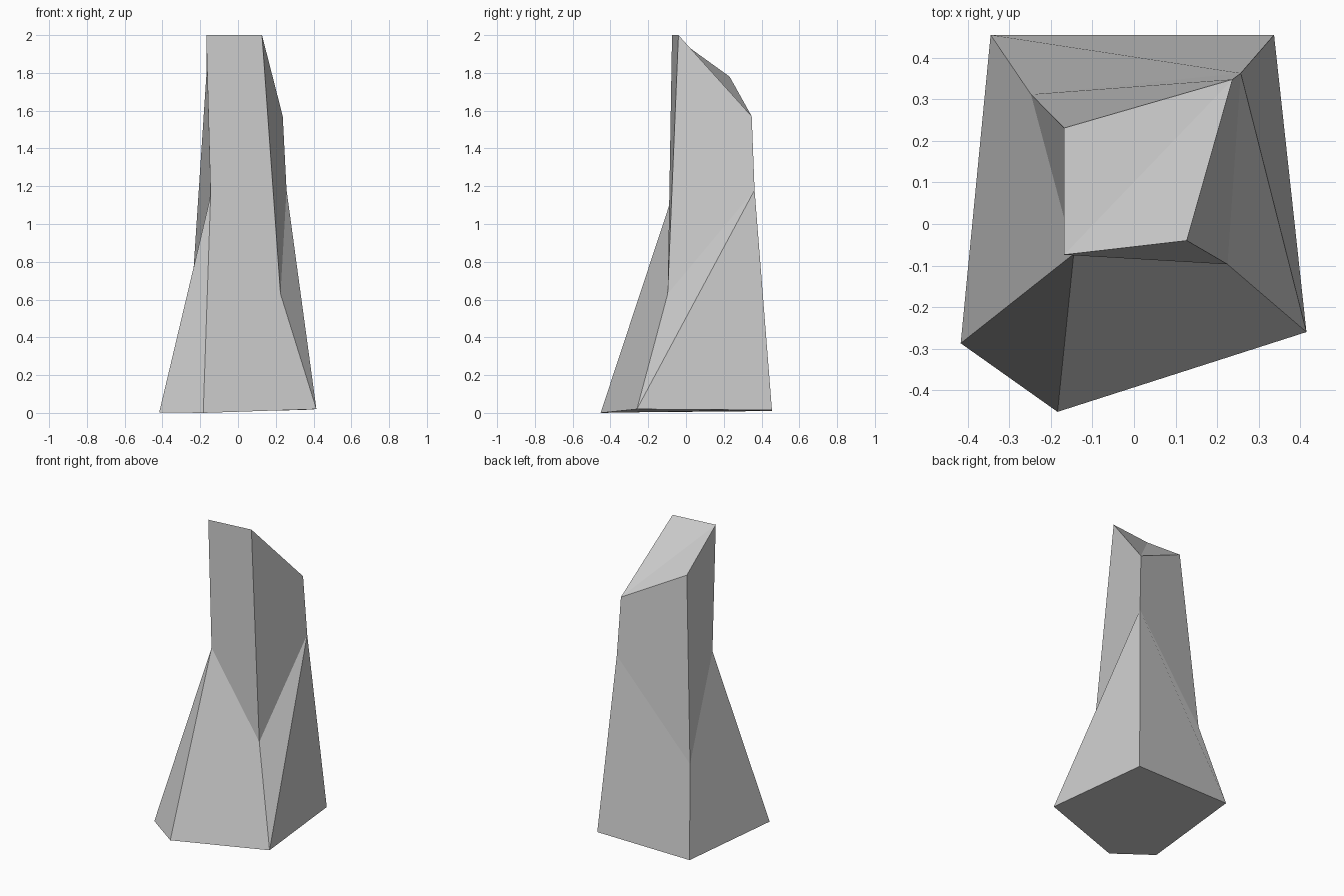
import bpy, bmesh

if "Cube" in bpy.data.objects:
    bpy.data.objects.remove(bpy.data.objects["Cube"])

# Matching corner rings: front left, front right, back right, back left
top = [(-.168, -.074, 2), (.127, -.04, 2), (.237, .348, 1.57), (-.168, .231, 1.78)]
waist = [(-.145, -.072, 1.15), (.225, -.097, .63), (.257, .363, 1.18), (-.248, .312, .57)]
base = [(-.184, -.452, 0), (.415, -.26, .02), (.337, .455, .015), (-.345, .455, .01)]
toe = (-.417, -.287, .003)

bm = bmesh.new()
t, w, b = ([bm.verts.new(p) for p in ring] for ring in (top, waist, base))
side_toe = bm.verts.new(toe)

# Slanted, slightly creased top
bm.faces.new((t[0], t[1], t[2]))
bm.faces.new((t[0], t[2], t[3]))

# Upper and lower side facets
for i in range(4):
    j = (i + 1) % 4
    bm.faces.new((t[i], w[i], w[j], t[j]))
    if i == 1:  # right flank folds toward its front base corner
        bm.faces.new((w[1], b[1], w[2]))
        bm.faces.new((w[2], b[1], b[2]))
    else:
        bm.faces.new((w[i], side_toe if i == 3 else b[i],
                      side_toe if j == 0 else b[j], w[j])
                     if i != 3 else (w[3], b[3], side_toe, w[0]))

# Chamfered front left corner and underside
bm.faces.new((w[0], side_toe, b[0]))
bm.faces.new((b[0], side_toe, b[3], b[2], b[1]))

bmesh.ops.recalc_face_normals(bm, faces=bm.faces)
mesh = bpy.data.meshes.new("standing_stone")
bm.to_mesh(mesh)
bm.free()
stone = bpy.data.objects.new("standing_stone", mesh)
bpy.context.collection.objects.link(stone)
